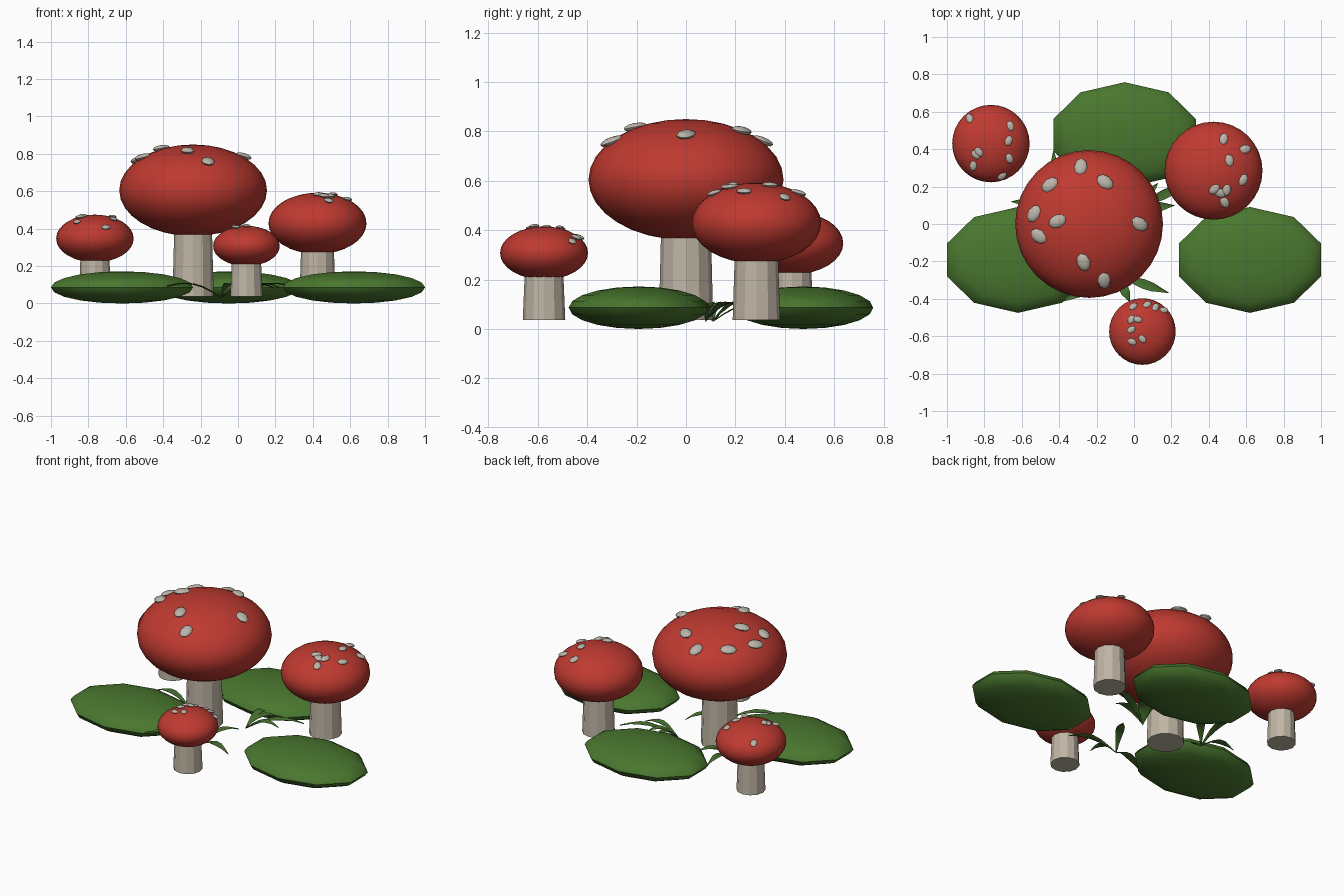
import bpy, bmesh, math, random
from mathutils import Vector, Matrix

if "Cube" in bpy.data.objects:
    bpy.data.objects.remove(bpy.data.objects["Cube"])

random.seed(4)


def material(name, rgb):
    m = bpy.data.materials.new(name)
    m.diffuse_color = (*rgb, 1)
    m.use_nodes = True
    m.node_tree.nodes["Principled BSDF"].inputs["Base Color"].default_value = m.diffuse_color
    return m


RED = material("cap red", (0.52, 0.042, 0.03))
CREAM = material("stem cream", (0.52, 0.46, 0.37))
SPOT = material("spot grey", (0.50, 0.46, 0.40))
GREEN = material("pad green", (0.068, 0.185, 0.028))
LEAF = material("leaf green", (0.06, 0.16, 0.027))


def finish(name, bm, mat, smooth=None):
    me = bpy.data.meshes.new(name)
    bm.to_mesh(me)
    bm.free()
    me.materials.append(mat)
    ob = bpy.data.objects.new(name, me)
    bpy.context.collection.objects.link(ob)
    if smooth:
        bpy.ops.object.select_all(action='DESELECT')
        ob.select_set(True)
        bpy.context.view_layer.objects.active = ob
        bpy.ops.object.shade_smooth_by_angle(angle=math.radians(smooth))
    return ob


def ellipsoid(bm, loc, radii, segs, rings, rot=Matrix()):
    mat = Matrix.Translation(loc) @ rot @ Matrix.Diagonal((*radii, 1))
    bmesh.ops.create_uvsphere(bm, u_segments=segs, v_segments=rings, radius=1, matrix=mat)


def mushroom(name, x, y, r, z0, z1, stem_r, spot_r, spots):
    zc, h = (z0 + z1) / 2, (z1 - z0) / 2
    # Rounded cap
    bm = bmesh.new()
    ellipsoid(bm, (x, y, zc), (r, r, h), 32, 16)
    finish(name + "_cap", bm, RED, 60)
    # Slightly tapered faceted stem
    bm = bmesh.new()
    base = 0.037
    bmesh.ops.create_cone(bm, cap_ends=True, segments=12, radius1=stem_r,
                          radius2=stem_r * 0.87, depth=zc - base,
                          matrix=Matrix.Translation((x, y, (zc + base) / 2)))
    finish(name + "_stem", bm, CREAM)
    # Flat spots resting on the cap, partly tilted to its slope
    bm = bmesh.new()
    for sx, sy in spots:
        dx, dy = sx - x, sy - y
        dz = h * math.sqrt(max(0.05, 1 - (dx * dx + dy * dy) / r ** 2))
        n = Vector((dx / r ** 2, dy / r ** 2, dz / h ** 2)).normalized()
        n = (n + Vector((0, 0, 0.9))).normalized()
        rot = Vector((0, 0, 1)).rotation_difference(n).to_matrix().to_4x4()
        rot = rot @ Matrix.Rotation(random.uniform(0, 6.28), 4, 'Z')
        ellipsoid(bm, (sx, sy, zc + dz + 0.004),
                  (spot_r * 1.2, spot_r * 0.85, spot_r * 0.4), 8, 6, rot)
    finish(name + "_spots", bm, SPOT, 40)


mushroom("large_mushroom", -0.24, 0, 0.395, 0.36, 0.85, 0.11, 0.042,
         [(-.285, .305), (-.45, .21), (-.155, .225), (-.535, .055), (-.41, .015),
          (-.51, -.065), (.03, 0), (-.27, -.205), (-.16, -.3)])
mushroom("medium_mushroom", 0.425, 0.285, 0.262, 0.265, 0.592, 0.096, 0.028,
         [(.48, .455), (.595, .4), (.51, .34), (.585, .235), (.43, .185),
          (.495, .18), (.46, .165), (.485, .115)])
mushroom("back_mushroom", -0.765, 0.43, 0.207, 0.22, 0.475, 0.085, 0.024,
         [(-.88, .565), (-.66, .525), (-.67, .445), (-.665, .35), (-.705, .255),
          (-.86, .31), (-.83, .385), (-.845, .37)])
mushroom("front_mushroom", 0.045, -0.575, 0.178, 0.2, 0.415, 0.086, 0.021,
         [(.07, -.43), (-.005, -.44), (.115, -.445), (.16, -.46), (-.015, -.51),
          (.02, -.51), (-.015, -.565), (-.01, -.63), (.045, -.615)])

# Ten-sided cushion-like ground pads
for name, px, py in (("left_pad", -.62, -.192), ("right_pad", .62, -.192), ("back_pad", -.05, .475)):
    bm = bmesh.new()
    ellipsoid(bm, (px, py, 0.086), (0.4, 0.283, 0.086), 10, 10,
              Matrix.Rotation(0, 4, 'Z'))
    # Corners point along y
    bmesh.ops.rotate(bm, verts=bm.verts, cent=(px, py, 0), matrix=Matrix.Identity(3))
    finish(name, bm, GREEN, 50)


def leaf(bm, root, tip, width=0.024, steps=6):
    """Arched, pointed blade with a shallow centre fold."""
    a, b = Vector(root), Vector(tip)
    side = Vector((a.y - b.y, b.x - a.x)).normalized()
    rows = []
    for i in range(steps + 1):
        t = i / steps
        p = a.lerp(b, t)
        z = 0.035 + 0.055 * t + 0.045 * math.sin(math.pi * t)
        w = width * (0.12 + math.sin(math.pi * t ** 1.3)) * (1 - t ** 6)
        rows.append([bm.verts.new((p.x + side.x * w * s, p.y + side.y * w * s,
                                   z - (0.006 if s == 0 else 0))) for s in (-1, 0, 1)])
    for r0, r1 in zip(rows, rows[1:]):
        for k in (0, 1):
            bm.faces.new((r0[k], r0[k + 1], r1[k + 1], r1[k]))
    bmesh.ops.remove_doubles(bm, verts=rows[-1], dist=1e-5)


# Leaf sprigs around the large stem
SPRIGS = {
    "front_sprig": ((-.09, -.27), [(.19, -.37), (-.4, -.42), (.04, -.05), (-.02, -.42)]),
    "left_sprig": ((-.42, .11), [(-.43, .4), (-.66, .12), (-.27, .28), (-.4, -.14)]),
    "right_sprig": ((0, .08), [(.13, .22), (.31, .23), (.22, .1), (.04, .26)]),
}
for name, (root, tips) in SPRIGS.items():
    bm = bmesh.new()
    for tip in tips:
        leaf(bm, root, tip)
    finish(name, bm, LEAF, 40)
